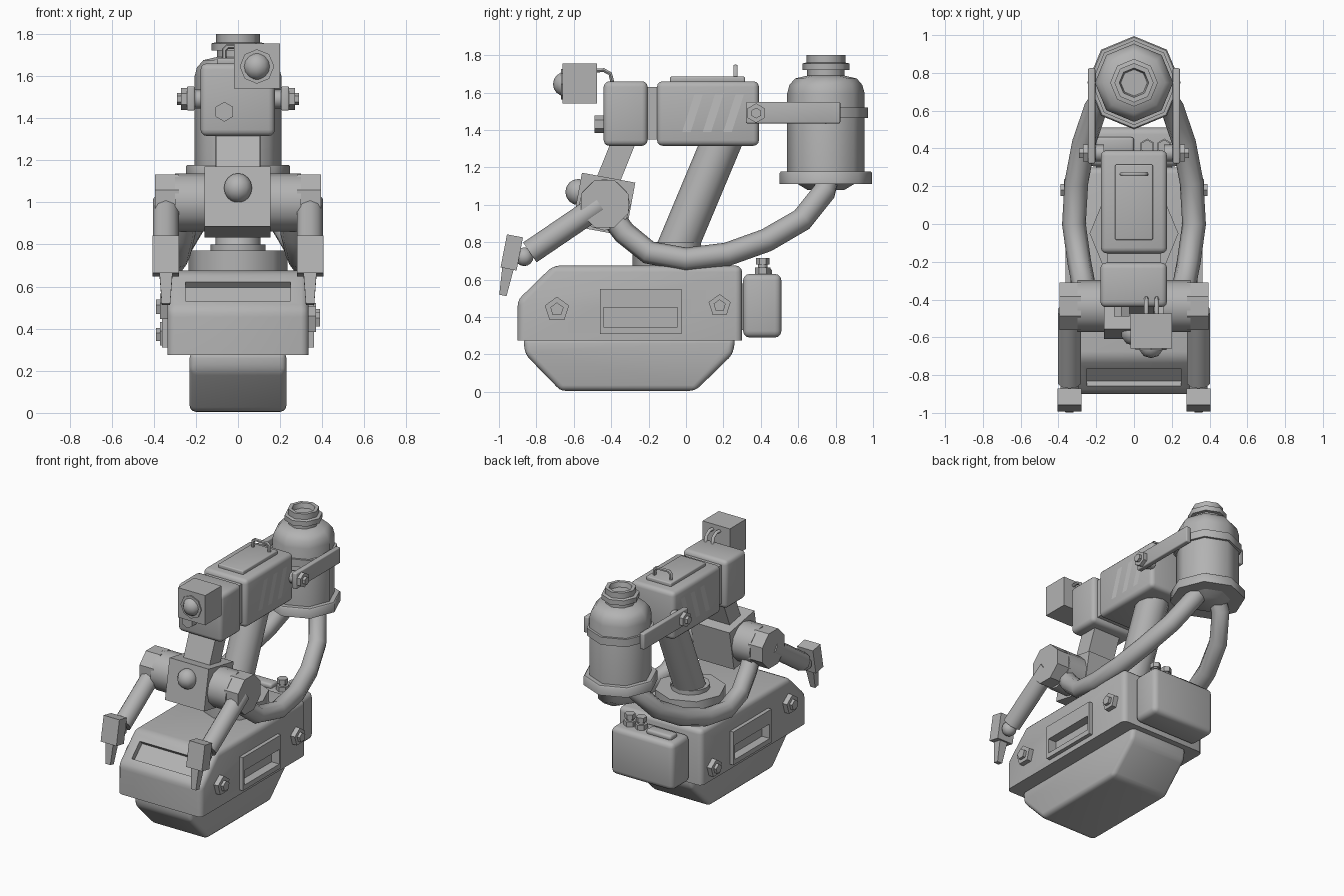
import bpy, bmesh, math
from mathutils import Matrix, Vector

if "Cube" in bpy.data.objects:
    bpy.data.objects.remove(bpy.data.objects["Cube"], do_unlink=True)


def material(name, v):
    m = bpy.data.materials.new(name)
    m.use_nodes = True
    m.diffuse_color = (v, v, v, 1)
    m.node_tree.nodes["Principled BSDF"].inputs["Base Color"].default_value = (v, v, v, 1)
    return m


GREY = material("plain grey", 0.45)
WORN = material("worn light grey", 0.52)


def shade(ob, angle=50):
    bpy.ops.object.select_all(action='DESELECT')
    ob.select_set(True)
    bpy.context.view_layer.objects.active = ob
    bpy.ops.object.shade_smooth_by_angle(angle=math.radians(angle))


def finish(name, bm, mat=GREY, angle=50):
    bmesh.ops.recalc_face_normals(bm, faces=bm.faces)
    me = bpy.data.meshes.new(name)
    bm.to_mesh(me)
    bm.free()
    me.materials.append(mat)
    ob = bpy.data.objects.new(name, me)
    bpy.context.collection.objects.link(ob)
    shade(ob, angle)
    return ob


def soften(bm, width, above=-9):
    edges = [e for e in bm.edges if e.calc_face_angle(0) > 0.4
             and (e.verts[0].co.z + e.verts[1].co.z) / 2 > above]
    bmesh.ops.bevel(bm, geom=edges, offset=width, segments=3, profile=0.5, affect='EDGES')


def box(name, lo, hi, bevel=0, tilt=0, mat=GREY):
    """Box between two corners, tilted about its own x axis."""
    lo, hi = Vector(lo), Vector(hi)
    bm = bmesh.new()
    bmesh.ops.create_cube(bm, size=1)
    bmesh.ops.scale(bm, vec=hi - lo, verts=bm.verts)
    if bevel:
        soften(bm, bevel)
    bm.transform(Matrix.Translation((lo + hi) / 2) @ Matrix.Rotation(math.radians(tilt), 4, 'X'))
    return finish(name, bm, mat)


def rod(name, a, b, r, r2=None, n=8, roll=0, angle=50):
    """Cylinder or cone from point a to point b."""
    a, b = Vector(a), Vector(b)
    bm = bmesh.new()
    bmesh.ops.create_cone(bm, cap_ends=True, segments=n, radius1=r,
                          radius2=r if r2 is None else r2, depth=(b - a).length)
    turn = (b - a).to_track_quat('Z', 'Y').to_matrix().to_4x4()
    bm.transform(Matrix.Translation((a + b) / 2) @ turn @ Matrix.Rotation(roll, 4, 'Z'))
    return finish(name, bm, GREY, angle)


def ball(name, c, r):
    bm = bmesh.new()
    bmesh.ops.create_uvsphere(bm, u_segments=10, v_segments=8, radius=r)
    bm.transform(Matrix.Translation(c))
    return finish(name, bm)


def extrude(name, outline, x, bevel, above=-9):
    """Side outline (y, z) stretched from -x to x."""
    bm = bmesh.new()
    face = bm.faces.new([bm.verts.new((-x, y, z)) for y, z in outline])
    new = bmesh.ops.extrude_face_region(bm, geom=[face])["geom"]
    bmesh.ops.translate(bm, vec=(2 * x, 0, 0),
                        verts=[v for v in new if isinstance(v, bmesh.types.BMVert)])
    bmesh.ops.recalc_face_normals(bm, faces=bm.faces)
    soften(bm, bevel, above)
    return finish(name, bm)


def lathe(name, c, profile, n=8):
    """Profile (radius, z) turned around a vertical axis; first and last rings are capped."""
    bm = bmesh.new()
    rings = [[bm.verts.new((c[0] + r * math.cos(i * math.tau / n),
                            c[1] + r * math.sin(i * math.tau / n), z))
              for i in range(n)] for r, z in profile]
    for p, q in zip(rings, rings[1:]):
        for i in range(n):
            j = (i + 1) % n
            bm.faces.new((p[i], p[j], q[j], q[i]))
    bm.faces.new(rings[0])
    bm.faces.new(rings[-1])
    return finish(name, bm)


def pipe(name, pts, r, res=2):
    cu = bpy.data.curves.new(name, 'CURVE')
    cu.dimensions = '3D'
    cu.bevel_depth = r
    cu.bevel_resolution = res
    cu.use_fill_caps = True
    sp = cu.splines.new('POLY')
    sp.points.add(len(pts) - 1)
    for p, co in zip(sp.points, pts):
        p.co = (*co, 1)
    cu.materials.append(GREY)
    ob = bpy.data.objects.new(name, cu)
    bpy.context.collection.objects.link(ob)
    bpy.ops.object.select_all(action='DESELECT')
    ob.select_set(True)
    bpy.context.view_layer.objects.active = ob
    bpy.ops.object.convert(target='MESH')
    shade(bpy.context.object, 60)


def cut(cutter, *targets):
    for ob in targets:
        mod = ob.modifiers.new("cut", 'BOOLEAN')
        mod.operation, mod.object, mod.solver = 'DIFFERENCE', cutter, 'EXACT'
        bpy.context.view_layer.objects.active = ob
        bpy.ops.object.modifier_apply(modifier=mod.name)
        shade(ob)
    bpy.data.objects.remove(cutter, do_unlink=True)


def bolt(name, x, y, z, s, r, n):
    """Nut with a smaller stud, pointing sideways."""
    rod(name + "_nut", (x, y, z), (x + s * .035, y, z), r, n=n, angle=30)
    rod(name + "_stud", (x, y, z), (x + s * .055, y, z), r * .55, n=n, angle=30)


# Hull: upper shell, lower keel, rear pack
shell = extrude("upper_hull", [(-.9, .275), (-.9, .49), (-.71, .675), (.3, .675), (.3, .275)],
                .335, .035, .3)
extrude("lower_hull", [(-.87, .29), (-.86, .2), (-.67, .005), (.05, .005), (.25, .2), (.265, .29)],
        .23, .03)
cut(box("slot_cutter", (-.25, -.875, .54), (.25, -.745, .61), tilt=44), shell)
box("rear_pack", (-.25, .305, .29), (.25, .51, .63), .035)
box("rear_pack_link", (-.2, .28, .33), (.2, .33, .58))
box("rear_pack_lid", (-.2, .38, .62), (0, .46, .66), .015)
for x in (.07, .16):
    rod("filler_base", (x, .41, .62), (x, .41, .665), .042, n=6, angle=30)
    rod("filler_neck", (x, .41, .66), (x, .41, .685), .025)
    rod("filler_cap", (x, .41, .68), (x, .41, .715), .036, n=6, angle=30)

for s in (1, -1):
    # Side panels with a deep slot, and hull bolts
    panel = box("side_panel", (s * .325, -.46, .31), (s * .362, -.025, .55))
    cut(box("slot_cutter", (s * .3, -.44, .345), (s * .4, -.045, .45)), panel, shell)
    bolt("front_hull_bolt", s * .335, -.69, .44 if s > 0 else .5, s, .068, 5)
    bolt("rear_hull_bolt", s * .335, .18, .46 if s > 0 else .37, s, .062, 5)

    # Tank brackets
    box("tank_bracket", (s * .205, .32, 1.435), (s * .243, .825, 1.55), .008)
    rod("bracket_spacer", (s * .16, .375, 1.49), (s * .21, .375, 1.49), .045)
    bolt("bracket_bolt", s * .235, .375, 1.49, s, .052, 6)

    # Hoses from tank to shoulders
    pipe("hose", [(s * .07, .76, 1.15), (s * .12, .74, 1.07), (s * .2, .62, .92),
                  (s * .265, .43, .81), (s * .305, .22, .735), (s * .318, 0, .708),
                  (s * .29, -.2, .745), (s * .265, -.33, .85), (s * .25, -.42, .97)], .063)

    # Shoulders and arms
    rod("shoulder_joint", (s * .14, -.435, 1.0), (s * .3, -.435, 1.0), .138, n=12)
    rod("elbow_cap", (s * .28, -.435, 1.005), (s * .395, -.435, 1.005), .137,
        roll=math.pi / 8, angle=30)
    ax = s * .342
    rod("forearm", (ax, -.46, 1.0), (ax, -.835, .745), .064, n=10)
    ball("wrist", (ax, -.865, .722), .05)
    box("hand", (ax - .063, -.975, .655), (ax + .063, -.888, .835), tilt=-11)
    rod("finger", (ax, -.948, .68), (ax, -.979, .515), .046, .028, n=4,
        roll=math.pi / 4, angle=30)

    # Worn paint stripes
    for i in range(3):
        y = .0 + i * .11
        bm = bmesh.new()
        bm.faces.new([bm.verts.new((s * .1765, y + dy, z)) for dy, z in
                      ((-.02, 1.39), (.025, 1.39), (.09, 1.59), (.045, 1.59))])
        finish("paint_stripe", bm, WORN)

# Turntable and leaning column
rod("turntable", (0, -.05, .66), (0, -.05, .77), .235)
rod("column_foot", (0, -.05, .76), (0, -.05, .8), .13, n=12)
rod("column", (0, -.06, .74), (0, .2, 1.36), .108, n=12)

# Torso
box("rear_torso", (-.175, -.155, 1.315), (.175, .39, 1.66), .03)
box("torso_joint", (-.14, -.23, 1.35), (.14, -.13, 1.63))
box("front_torso", (-.178, -.44, 1.315), (.175, -.205, 1.66), .03)
rod("front_plug", (-.065, -.42, 1.43), (-.065, -.49, 1.43), .047, n=6, angle=30)
box("hatch", (-.1, -.085, 1.65), (.1, .315, 1.685), .008)
pipe("hatch_handle", [(-.065, .265, 1.67), (-.065, .265, 1.725), (-.05, .265, 1.74),
                      (.05, .265, 1.74), (.065, .265, 1.725), (.065, .265, 1.67)], .012, 1)

# Tank with flange, domed top, open cap and clamp ring
tank = (0, .748)
lathe("tank", tank, [(.1, 1.08), (.15, 1.11), (.207, 1.13), (.207, 1.595), (.195, 1.64),
                     (.165, 1.675), (.1, 1.69), (.1, 1.72), (.126, 1.72), (.126, 1.755),
                     (.104, 1.76), (.104, 1.8), (.078, 1.8), (.07, 1.765)])
lathe("tank_flange", tank, [(.247, 1.11), (.247, 1.17), (.24, 1.178)])
lathe("clamp_ring", tank, [(.224, 1.465), (.224, 1.52)])

# Neck and chest block
box("neck_link", (-.105, -.445, 1.05), (.105, -.32, 1.38), tilt=-22)
box("chest_block", (-.158, -.585, .857), (.155, -.295, 1.147), tilt=-10.5)
ball("chest_sensor", (0, -.575, 1.068), .07)

# Camera head
box("camera_box", (-.018, -.66, 1.54), (.2, -.475, 1.755))
rod("camera_rim", (.09, -.64, 1.645), (.09, -.668, 1.645), .082, angle=30)
ball("camera_lens", (.09, -.645, 1.645), .066)
for x in (.065, .12):
    pipe("camera_cable", [(x, -.5, 1.715), (x, -.44, 1.72), (x, -.405, 1.7), (x, -.39, 1.64)], .012, 1)
